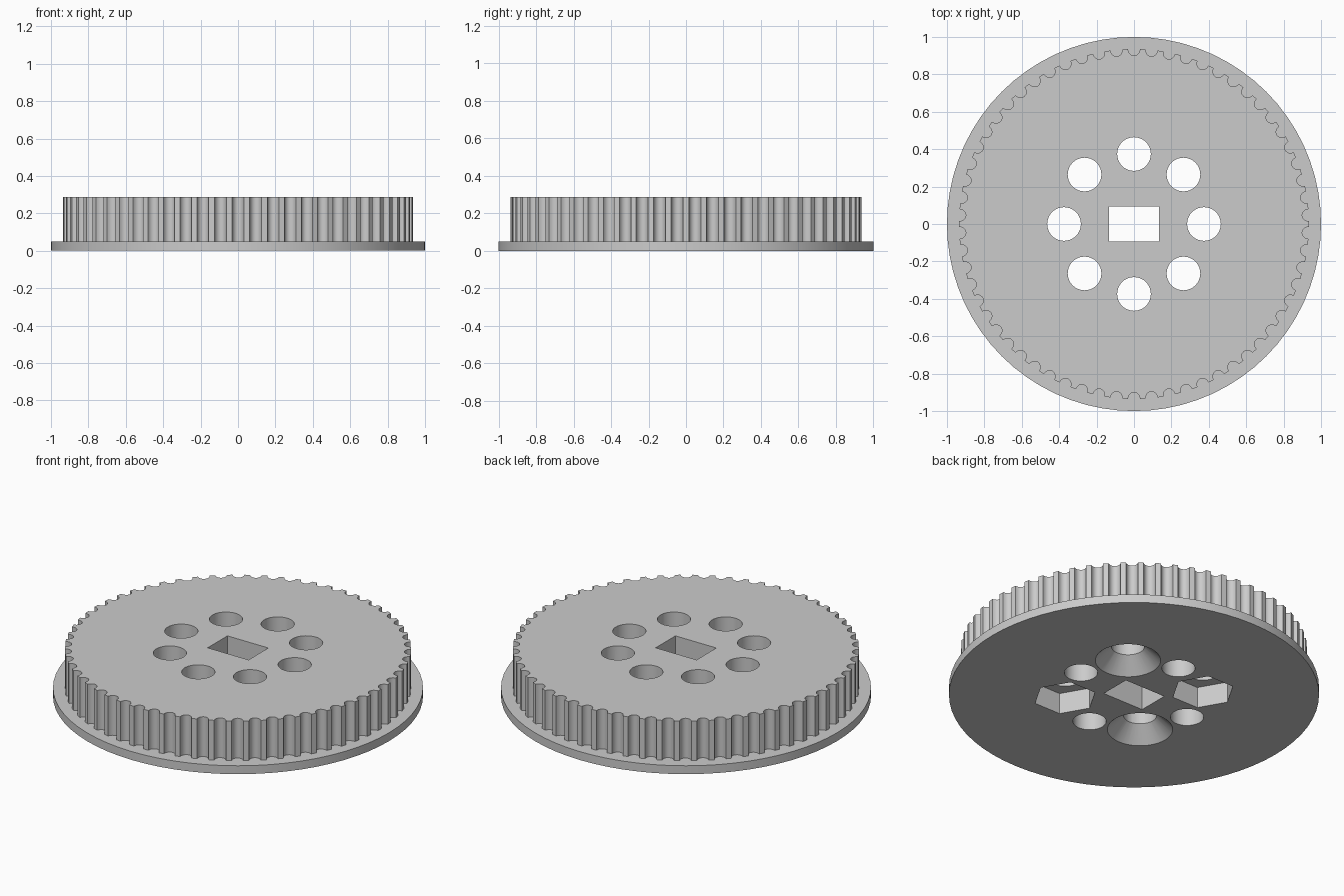
import bpy
import bmesh
from math import cos, sin, pi, radians

cube = bpy.data.objects.get("Cube")
if cube:
    bpy.data.objects.remove(cube, do_unlink=True)

TEETH = 62
TOP = 0.287
FLANGE_TOP = 0.05
TOOTH_R = 0.936
GROOVE_DEPTH = 0.036
HOLE_RING = 0.374
HOLE_R = 0.09

grey = bpy.data.materials.new("light_grey_plastic")
grey.use_nodes = True
colour = (0.6, 0.6, 0.6, 1)
grey.diffuse_color = colour
grey.node_tree.nodes["Principled BSDF"].inputs["Base Color"].default_value = colour


def circle(radius, count, centre=(0, 0)):
    """Regular polygon points, first one on +x."""
    return [(centre[0] + radius * cos(2 * pi * i / count),
             centre[1] + radius * sin(2 * pi * i / count)) for i in range(count)]


def add_loft(bm, low, z_low, high, z_high):
    """Closed solid between two outlines with equal point counts."""
    a = [bm.verts.new((x, y, z_low)) for x, y in low]
    b = [bm.verts.new((x, y, z_high)) for x, y in high]
    bm.faces.new(a[::-1])
    bm.faces.new(b)
    for i in range(len(a)):
        j = (i + 1) % len(a)
        bm.faces.new((a[i], a[j], b[j], b[i]))


def make_object(name, bm):
    mesh = bpy.data.meshes.new(name)
    bm.to_mesh(mesh)
    bm.free()
    mesh.materials.append(grey)
    obj = bpy.data.objects.new(name, mesh)
    bpy.context.collection.objects.link(obj)
    return obj


def combine(target, tool, operation):
    """Apply a boolean and drop the tool object."""
    bpy.context.view_layer.objects.active = target
    mod = target.modifiers.new(operation, 'BOOLEAN')
    mod.operation = operation
    mod.solver = 'EXACT'
    mod.object = tool
    tool.hide_render = True
    bpy.ops.object.modifier_apply(modifier=mod.name)
    bpy.data.objects.remove(tool, do_unlink=True)


# Toothed rim outline: rounded grooves cut into a circle, one groove on +y
pitch = 2 * pi / TEETH
outline = []
for tooth in range(TEETH):
    middle = pi / 2 + tooth * pitch
    for step in range(9):
        t = pi * step / 8
        angle = middle - 0.34 * pitch * cos(t)
        r = TOOTH_R - GROOVE_DEPTH * sin(t)
        outline.append((r * cos(angle), r * sin(angle)))

# Flange disc joined with the toothed body
bm = bmesh.new()
add_loft(bm, circle(1, 72), 0, circle(1, 72), FLANGE_TOP)
pulley = make_object("toothed_pulley", bm)
bm = bmesh.new()
add_loft(bm, outline, FLANGE_TOP / 2, outline, TOP)
combine(pulley, make_object("toothed_body", bm), 'UNION')

# Through holes: ring of eight plus the rectangular shaft slot
bm = bmesh.new()
centres = circle(HOLE_RING, 8)
for centre in centres:
    ring = circle(HOLE_R, 40, centre)
    add_loft(bm, ring, -0.1, ring, 0.4)
sx, sy = 0.135, 0.093
slot = [(-sx, -sy), (sx, -sy), (sx, sy), (-sx, sy)]
add_loft(bm, slot, -0.1, slot, 0.4)
combine(pulley, make_object("hole_cutter", bm), 'DIFFERENCE')

# Underside recesses on the diagonals: two countersinks and two nut pockets
bm = bmesh.new()
for i in (1, 5):
    c = centres[i]
    add_loft(bm, circle(0.197, 40, c), -0.02, circle(0.087, 40, c), 0.09)
for i in (3, 7):
    nut = circle(0.172, 6, centres[i])
    add_loft(bm, nut, -0.02, nut, 0.125)
combine(pulley, make_object("recess_cutter", bm), 'DIFFERENCE')

# Smooth curved walls, keep edges crisp
bpy.ops.object.select_all(action='DESELECT')
pulley.select_set(True)
bpy.context.view_layer.objects.active = pulley
bpy.ops.object.shade_smooth_by_angle(angle=radians(30))
